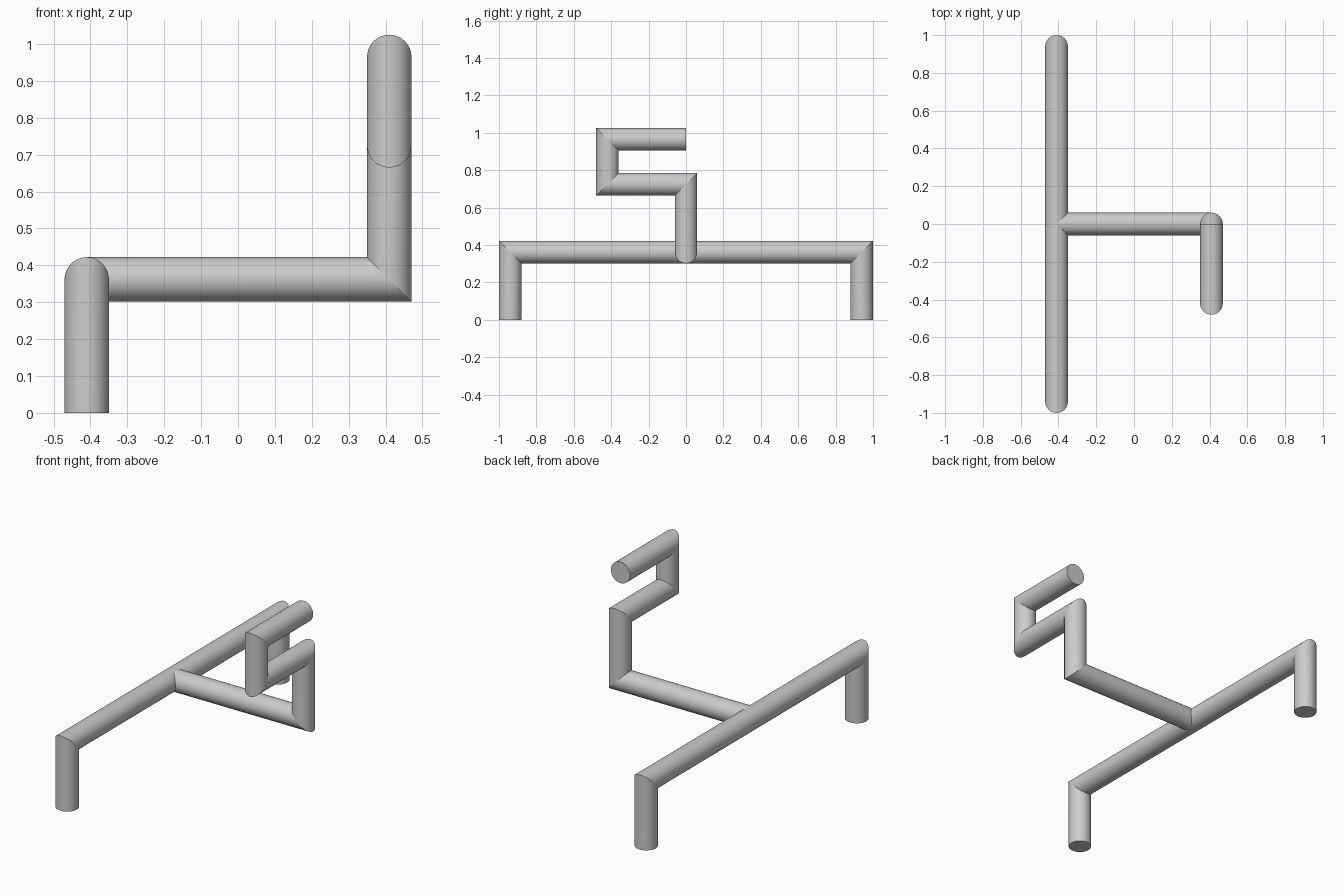
import bpy, bmesh, math
from mathutils import Vector

cube = bpy.data.objects.get("Cube")
if cube:
    bpy.data.objects.remove(cube, do_unlink=True)

RADIUS = 0.06
SIDES = 48

grey = bpy.data.materials.new("pipe grey")
grey.use_nodes = True
grey.diffuse_color = (0.6, 0.6, 0.6, 1)
grey.node_tree.nodes["Principled BSDF"].inputs["Base Color"].default_value = (0.6, 0.6, 0.6, 1)


def mitred_pipe(name, path):
    """Round pipe along straight runs, with sharp mitred corners and capped ends."""
    pts = [Vector(p) for p in path]
    dirs = [(b - a).normalized() for a, b in zip(pts, pts[1:])]
    u = dirs[0].orthogonal().normalized()
    v = dirs[0].cross(u)
    angles = [2 * math.pi * i / SIDES for i in range(SIDES)]
    ring = [pts[0] + RADIUS * (math.cos(a) * u + math.sin(a) * v) for a in angles]

    bm = bmesh.new()
    loops = [[bm.verts.new(p) for p in ring]]
    for i, d in enumerate(dirs):
        # slide the ring along the run until it meets the mitre plane
        n = d + dirs[i + 1] if i + 1 < len(dirs) else d
        ring = [p + d * ((pts[i + 1] - p).dot(n) / d.dot(n)) for p in ring]
        loops.append([bm.verts.new(p) for p in ring])
    for a, b in zip(loops, loops[1:]):
        for i in range(SIDES):
            j = (i + 1) % SIDES
            bm.faces.new((a[i], a[j], b[j], b[i])).smooth = True
    bm.faces.new(loops[0][::-1])
    bm.faces.new(loops[-1])
    # crisp edges at every mitre and end
    for loop in loops:
        for i in range(SIDES):
            bm.edges.get((loop[i], loop[(i + 1) % SIDES])).smooth = False
    bmesh.ops.recalc_face_normals(bm, faces=bm.faces)

    mesh = bpy.data.meshes.new(name)
    bm.to_mesh(mesh)
    bm.free()
    mesh.materials.append(grey)
    obj = bpy.data.objects.new(name, mesh)
    bpy.context.collection.objects.link(obj)
    return obj


X = 0.41        # side offset of rail and post
RAIL_Z = 0.362  # centre height of rail and cross arm

# long rail with a leg at each end
mitred_pipe("rail_and_legs", [
    (-X, -0.94, 0), (-X, -0.94, RAIL_Z), (-X, 0.94, RAIL_Z), (-X, 0.94, 0)])

# cross arm, upright post and folded-back handle
mitred_pipe("arm_and_handle", [
    (-X, 0, RAIL_Z), (X, 0, RAIL_Z), (X, 0, 0.725),
    (X, -0.42, 0.725), (X, -0.42, 0.965), (X, 0, 0.965)])
